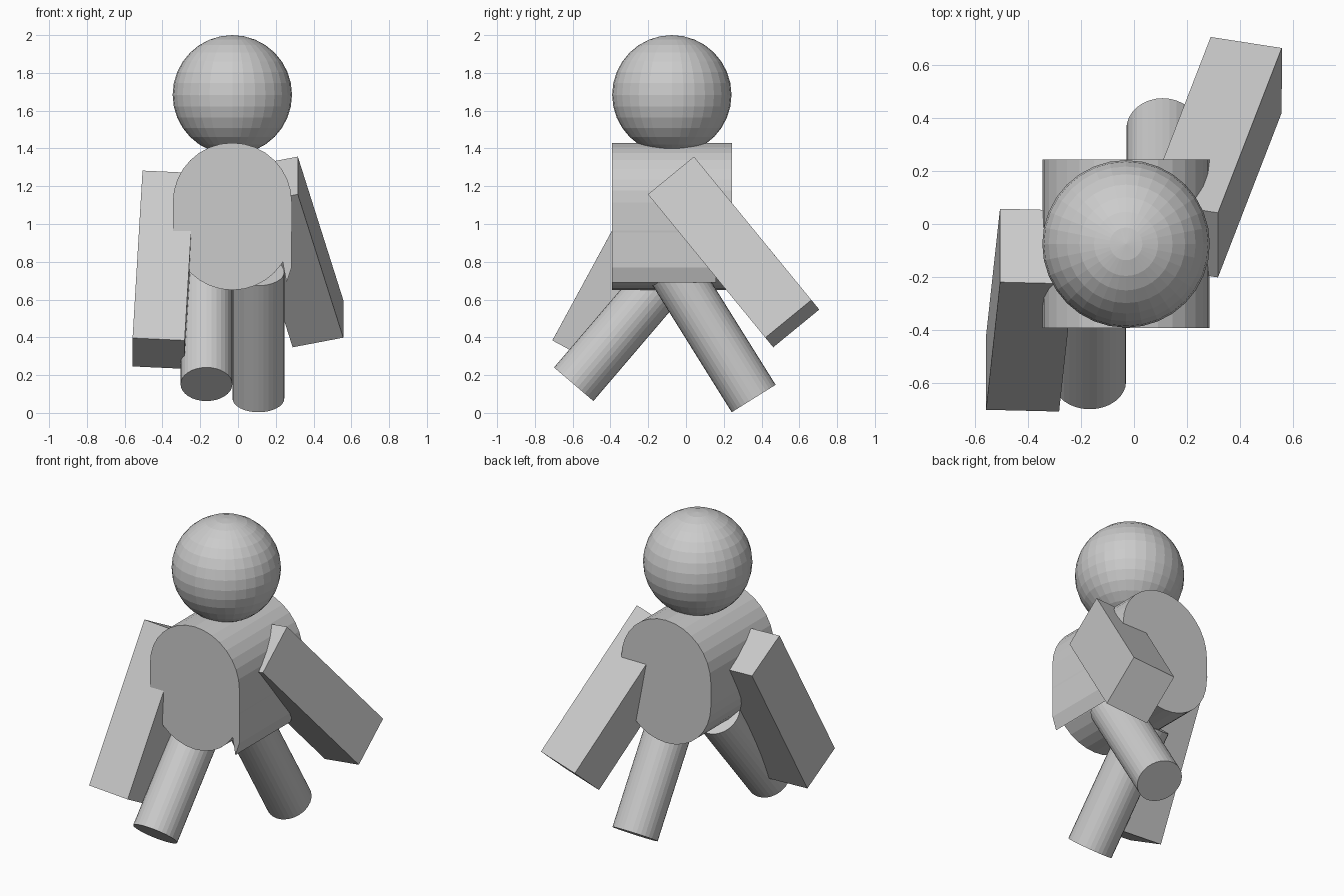
import bpy, bmesh
from math import sin, cos, pi, radians
from mathutils import Vector, Matrix

cube = bpy.data.objects.get("Cube")
if cube:
    bpy.data.objects.remove(cube, do_unlink=True)

grey = bpy.data.materials.new("plain_grey")
grey.use_nodes = True
colour = (0.6, 0.6, 0.6, 1)
grey.diffuse_color = colour
grey.node_tree.nodes["Principled BSDF"].inputs["Base Color"].default_value = colour


def finish(name, bm, matrix=Matrix()):
    bmesh.ops.recalc_face_normals(bm, faces=bm.faces)
    mesh = bpy.data.meshes.new(name)
    bm.to_mesh(mesh)
    bm.free()
    mesh.materials.append(grey)
    obj = bpy.data.objects.new(name, mesh)
    obj.matrix_world = matrix
    bpy.context.collection.objects.link(obj)
    return obj


def prism(name, profile, front, back):
    """Extrude an x-z outline along y."""
    bm = bmesh.new()
    face = bm.faces.new([bm.verts.new((x, front, z)) for x, z in profile])
    new = bmesh.ops.extrude_face_region(bm, geom=[face])["geom"]
    bmesh.ops.translate(bm, vec=(0, back - front, 0),
                        verts=[v for v in new if isinstance(v, bmesh.types.BMVert)])
    return finish(name, bm)


def leg(name, centre, tilt):
    bm = bmesh.new()
    bmesh.ops.create_cone(bm, cap_ends=True, segments=32, radius1=0.137,
                          radius2=0.137, depth=0.79)
    finish(name, bm, Matrix.Translation(centre) @ Matrix.Rotation(radians(tilt), 4, "X"))


def arm(name, centre, up, depth):
    """Box whose length follows up and whose thickness follows depth."""
    z = Vector(up).normalized()
    x = Vector(depth).cross(z).normalized()
    y = z.cross(x)
    turn = Matrix((x, y, z)).transposed().to_4x4()
    bm = bmesh.new()
    bmesh.ops.create_cube(bm, size=1)
    bmesh.ops.scale(bm, vec=(0.276, 0.315, 1.01), verts=bm.verts)
    finish(name, bm, Matrix.Translation(centre) @ turn)


# Head
bm = bmesh.new()
bmesh.ops.create_uvsphere(bm, u_segments=32, v_segments=16, radius=0.316)
finish("head", bm, Matrix.Translation((-0.03, -0.075, 1.684)))

# Torso: rounded at the top and the bottom
steps = 16
outline = []
for start, height in ((0, 1.115), (pi, 0.965)):
    for i in range(steps + 1):
        a = start + pi * i / steps
        outline.append((-0.03 + 0.315 * cos(a), height + 0.315 * sin(a)))
prism("torso", outline, -0.393, 0.243)

# Thin skirt hanging from the left side of the torso
prism("side_skirt", [(0.284, 0.96), (0.284, 0.77), (0.257, 0.69), (0.235, 0.81)],
      -0.393, 0.16)

# Legs in mid stride
leg("left_leg", (0.108, 0.149, 0.411), 32)
leg("right_leg", (-0.167, -0.338, 0.452), -40.5)

# Arms swinging opposite ways
arm("left_arm", (0.303, 0.252, 0.852), (-0.24, -0.62, 0.757), (0, 0.244, 0.2))
arm("right_arm", (-0.394, -0.325, 0.758), (0.053, 0.484, 0.891), (0, 0.278, -0.148))
